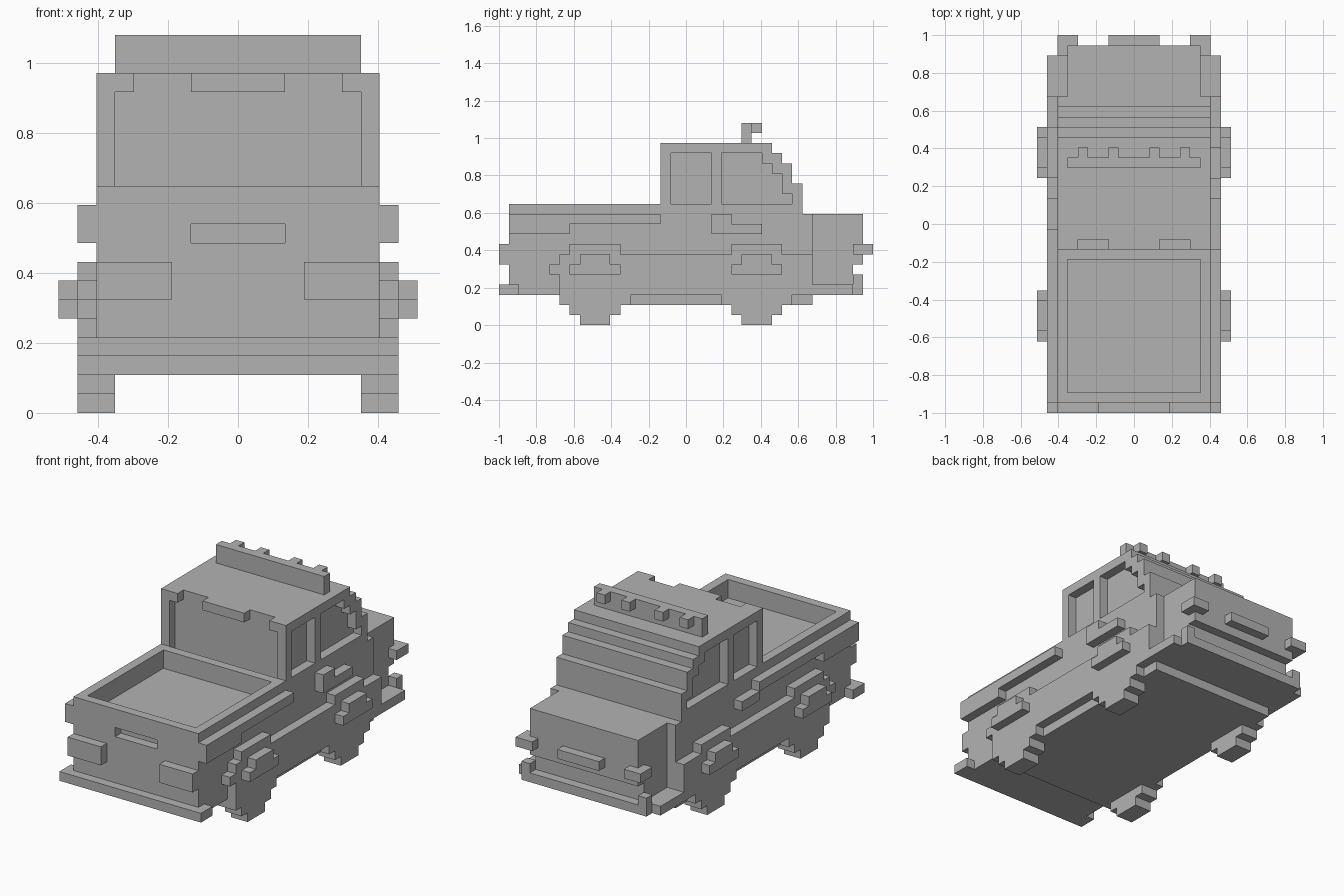
import bpy
import bmesh

cube = bpy.data.objects.get("Cube")
if cube:
    bpy.data.objects.remove(cube, do_unlink=True)

V = 2 / 37  # size of one block

grey = bpy.data.materials.new("plain_grey")
grey.use_nodes = True
COLOUR = (0.45, 0.45, 0.45, 1)
grey.diffuse_color = COLOUR
grey.node_tree.nodes["Principled BSDF"].inputs["Base Color"].default_value = COLOUR


def part(name, boxes, sides=(1,)):
    """Blocks as (x0, x1, y0, y1, z0, z1): x from the centre line, y from the -y end."""
    bm = bmesh.new()
    for x0, x1, y0, y1, z0, z1 in boxes:
        for s in sides:
            new = bmesh.ops.create_cube(bm, size=1)["verts"]
            for v in new:
                v.co.x = (s * (x0 + x1) / 2 + v.co.x * (x1 - x0)) * V
                v.co.y = ((y0 + y1) / 2 + v.co.y * (y1 - y0)) * V - 1
                v.co.z = ((z0 + z1) / 2 + v.co.z * (z1 - z0)) * V
    mesh = bpy.data.meshes.new(name)
    bm.to_mesh(mesh)
    bm.free()
    mesh.materials.append(grey)
    obj = bpy.data.objects.new(name, mesh)
    bpy.context.collection.objects.link(obj)
    return obj


def wide(half, *rest):
    """A block centred on x = 0."""
    return (-half, half, *rest)


BOTH = (-1, 1)

# Main body, open cargo bed and tailgate with a recessed handle
part("underbody", [wide(7.5, 6, 31, 2, 3)])
part("bed_base", [wide(7.5, 2, 17, 3, 10), wide(7.5, 1, 2, 3, 9)])
part("cabin_base", [wide(7.5, 16, 31, 3, 11)])
part("bed_end_wall", [wide(7.5, 15, 16, 10, 12)])
part("bed_sides", [(6.5, 7.5, 1, 16, 10, 12)], BOTH)
part("tailgate", [(2.5, 7.5, 1, 2, 9, 10)], BOTH)
part("tailgate_top", [wide(7.5, 1, 2, 10, 12)])

# Lower side panels with arches over the wheels
part("lower_side_panels", [(7.5, 8.5, 6, 31, 3, 7), (7.5, 8.5, 5, 6, 5, 6)], BOTH)
part("wheel_arches", [(7.5, 8.5, y, y + 5, 7, 8) for y in (7, 23)], BOTH)
part("arch_flares", [b for y in (7, 23) for b in (
    (8.5, 9.5, y, y + 5, 5, 6), (8.5, 9.5, y + 1, y + 4, 6, 7))], BOTH)

# Stepped wheels
for name, y in (("tailgate_wheels", 7), ("hood_wheels", 23)):
    part(name, [(6.5, 8.5, y - 1, y + 6, 2, 3),
                (6.5, 8.5, y, y + 5, 1, 2),
                (6.5, 8.5, y + 1, y + 4, 0, 1)], BOTH)

# Raised side trim, different on each side
part("bed_trim", [(7.5, 8.5, 1, 7, 9, 11), (7.5, 8.5, 7, 16, 10, 11)], BOTH)
part("right_hand_trim", [(7.5, 8.5, 21, 23, 9, 11), (7.5, 8.5, 23, 26, 9, 10)])
part("left_hand_trim", [(7.5, 8.5, 16, 18, 10, 11), (7.5, 8.5, 18, 21, 9, 10)], (-1,))

# Cabin core with stepped windscreen: (end, bottom, top) of each step
part("cabin_core", [wide(6.5, 17, end, low, high) for end, low, high in (
    (30, 11, 14), (29, 14, 16), (28, 16, 17), (27, 17, 18))])

# Cabin side frames around the recessed windows: (y0, y1, z0, z1)
part("window_frames", [(6.5, 7.5, *f) for f in (
    (16, 17, 11, 18), (17, 30, 11, 12), (21, 22, 12, 17), (17, 27, 17, 18),
    (26, 28, 16, 17), (27, 29, 15, 16), (28, 29, 13, 15), (29, 30, 12, 14))], BOTH)
part("roof_lip_corners", [(5.5, 6.5, 16, 17, 17, 18)], BOTH)
part("roof_lip_centre", [wide(2.5, 16, 17, 17, 18)])

# Roof light bar with four lamps
part("light_bar", [wide(6.5, 24, 25, 18, 20)])
part("roof_lamps", [(x, x + 1, 25, 26, 19, 20) for x in (1.5, 4.5)], BOTH)

# Hood, grille and lamps
part("hood", [wide(6.5, 30, 36, 6, 11), wide(6.5, 30, 35, 3, 6)])
part("grille_plate", [wide(2.5, 36, 37, 7, 8)])
part("headlights", [(5.5, 7.5, 35, 37, 7, 8)], BOTH)
part("tail_lights", [(3.5, 7.5, 0, 1, 6, 8)], BOTH)

# Bumpers
part("hood_bumper", [wide(8.5, 31, 35, 3, 4), wide(7.5, 35, 36, 3, 4)])
part("hood_bumper_ends", [(6.5, 7.5, 35, 36, 4, 5)], BOTH)
part("tailgate_bumper", [wide(8.5, 0, 2, 3, 4)])
